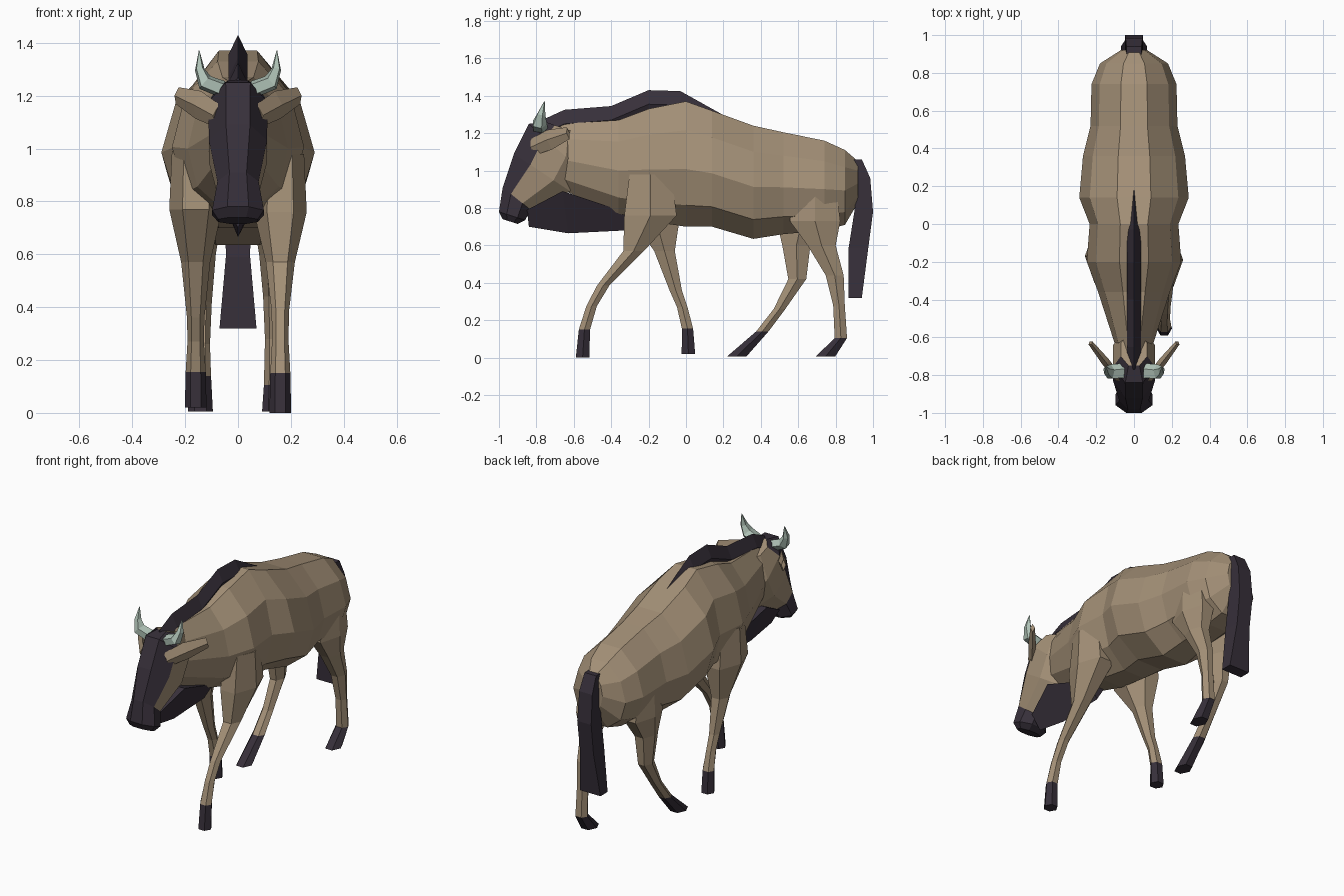
import bpy, bmesh, math
from mathutils import Vector

if "Cube" in bpy.data.objects:
    bpy.data.objects.remove(bpy.data.objects["Cube"])


def material(name, rgb):
    m = bpy.data.materials.new(name)
    m.diffuse_color = (*rgb, 1)
    m.use_nodes = True
    m.node_tree.nodes["Principled BSDF"].inputs["Base Color"].default_value = m.diffuse_color
    return m


BROWN = material("tan hide", (0.37, 0.28, 0.185))
DARK = material("dark hair", (0.038, 0.029, 0.042))
HORN = material("pale horn", (0.43, 0.54, 0.47))


def skin(name, rings, mats, rule=None):
    """Join rings of points into a closed flat-shaded object."""
    bm = bmesh.new()
    loops = [[bm.verts.new(p) for p in ring] for ring in rings]
    n = len(loops[0])
    for i in range(len(loops) - 1):
        for j in range(n):
            k = (j + 1) % n
            f = bm.faces.new((loops[i][j], loops[i][k], loops[i + 1][k], loops[i + 1][j]))
            if rule:
                f.material_index = rule(i, j)
    bm.faces.new(loops[0])
    end = bm.faces.new(loops[-1])
    if rule:
        end.material_index = rule(len(loops) - 2, 0)
    bmesh.ops.recalc_face_normals(bm, faces=bm.faces[:])
    me = bpy.data.meshes.new(name)
    bm.to_mesh(me)
    bm.free()
    for m in mats:
        me.materials.append(m)
    ob = bpy.data.objects.new(name, me)
    bpy.context.collection.objects.link(ob)
    return ob


def loft(name, sections, mats, n=8, half=True, wide=0.5, x=0, rule=None):
    """Each section spans (ya, za) to (yb, zb) in side view, with a half width."""
    ang = [(j + (0.5 if half else 0)) * 2 * math.pi / n for j in range(n)]
    cmax, cmin = max(map(math.cos, ang)), min(map(math.cos, ang))
    smax = max(map(math.sin, ang))
    g = math.log(wide) / math.log(0.5)
    rings = []
    for ya, za, yb, zb, w in sections:
        ring = []
        for a in ang:
            t = max(0, (cmax - math.cos(a)) / (cmax - cmin)) ** g
            ring.append((x + w * math.sin(a) / smax, ya + (yb - ya) * t, za + (zb - za) * t))
        rings.append(ring)
    return skin(name, rings, mats, rule)


def tube(name, path, ref, mat, side, squash, n=5):
    """Tapered tube through (x, y, z, radius), flattened across by squash."""
    pts = [Vector(p[:3]) for p in path]
    rings = []
    for i, p in enumerate(pts):
        d = (pts[min(i + 1, len(pts) - 1)] - pts[max(i - 1, 0)]).normalized()
        u = (Vector(ref) - d * d.dot(Vector(ref))).normalized()
        v = d.cross(u) * squash
        ring = []
        for j in range(n):
            a = 2 * math.pi * j / n
            q = p + (u * math.cos(a) + v * math.sin(a)) * path[i][3]
            ring.append((side * q.x, q.y, q.z))
        rings.append(ring)
    return skin(name, rings, [mat])


# Trunk and neck: upright sections of y, top, bottom, half width
trunk = [(-0.67, 1.25, 0.90, 0.09), (-0.36, 1.27, 0.77, 0.19), (-0.20, 1.33, 0.73, 0.25),
         (0.0, 1.37, 0.70, 0.235), (0.14, 1.32, 0.70, 0.29), (0.36, 1.24, 0.635, 0.27),
         (0.52, 1.205, 0.66, 0.23), (0.74, 1.16, 0.68, 0.225), (0.85, 1.11, 0.71, 0.18),
         (0.92, 1.05, 0.83, 0.07)]
loft("body", [(y, t, y, b, w) for y, t, b, w in trunk], [BROWN], n=10, wide=0.54)

# Head with dark blaze and muzzle
loft("head", [
    (-0.75, 1.26, -0.58, 1.20, 0.07), (-0.84, 1.25, -0.56, 1.00, 0.112),
    (-0.92, 1.09, -0.62, 0.89, 0.11), (-0.98, 0.91, -0.83, 0.79, 0.078),
    (-1.0, 0.78, -0.86, 0.735, 0.098), (-0.98, 0.74, -0.90, 0.715, 0.075)],
    [BROWN, DARK], rule=lambda i, j: int(i >= 3 or j in (0, 6, 7)))

# Beard, mane and tail
loft("beard", [(-0.84, 0.70, -0.85, 0.79, 0.05), (-0.63, 0.665, -0.66, 0.89, 0.095),
               (-0.33, 0.68, -0.33, 0.78, 0.06)], [DARK], n=3, half=False)
crest = [(-0.77, 1.27), (-0.65, 1.325), (-0.40, 1.345), (-0.20, 1.43), (-0.03, 1.425), (0.23, 1.28)]
loft("mane", [(y, z, y, z - 0.15, 0.036) for y, z in crest], [DARK], n=4, half=False)
loft("tail", [(y0, z, y1, z, w) for y0, y1, z, w in (
    (0.89, 0.94, 1.06, 0.04), (0.92, 0.985, 0.96, 0.045), (0.90, 1.0, 0.78, 0.048),
    (0.87, 0.975, 0.59, 0.046), (0.87, 0.94, 0.32, 0.07))], [DARK], n=4)

# Legs: shared half depth and half width per joint, each leg has its own stride
FRONT = ((0.14, 0.10), (0.055, 0.055), (0.033, 0.033), (0.028, 0.031), (0.03, 0.038), (0.036, 0.041))
HIND = ((0.135, 0.08), (0.075, 0.058), (0.048, 0.043), (0.031, 0.036), (0.033, 0.04), (0.052, 0.047))


def leg(name, x, joints, sizes):
    (y, z), (d, w) = joints[0], sizes[0]
    secs = [(y - d * 0.8, z + 0.22, y + d * 0.8, z + 0.22, w * 0.9)]  # root inside the trunk
    secs += [(y - d, z, y + d, z, w) for (y, z), (d, w) in zip(joints, sizes)]
    loft(name, secs, [BROWN, DARK], n=6, x=x, rule=lambda i, j: int(i >= 5))


leg("front_leg_forward", 0.16, [(-0.19, 0.76), (-0.28, 0.57), (-0.443, 0.385),
                                (-0.505, 0.275), (-0.543, 0.15), (-0.553, 0)], FRONT)
leg("front_leg_back", -0.16, [(-0.17, 0.77), (-0.115, 0.57), (-0.055, 0.36),
                              (-0.02, 0.27), (0.008, 0.155), (0.013, 0.02)], FRONT)
leg("hind_leg_back", 0.138, [(0.69, 0.73), (0.725, 0.60), (0.795, 0.44),
                             (0.818, 0.28), (0.828, 0.105), (0.745, 0.005)], HIND)
leg("hind_leg_forward", -0.142, [(0.62, 0.73), (0.59, 0.60), (0.595, 0.42),
                                 (0.50, 0.26), (0.408, 0.14), (0.27, 0.005)], HIND)

# Horns and ears on both sides
for side, tag in ((1, "right"), (-1, "left")):
    tube("horn_" + tag, [(0.06, -0.78, 1.225, 0.042), (0.125, -0.785, 1.25, 0.042),
                         (0.145, -0.775, 1.30, 0.024), (0.147, -0.757, 1.37, 0.002)],
         (0, 1, 0), HORN, side, 0.8)
    tube("ear_" + tag, [(0.08, -0.82, 1.125, 0.045), (0.15, -0.73, 1.165, 0.055),
                        (0.23, -0.63, 1.20, 0.033)], (0, 0, 1), BROWN, side, 0.4, n=4)
